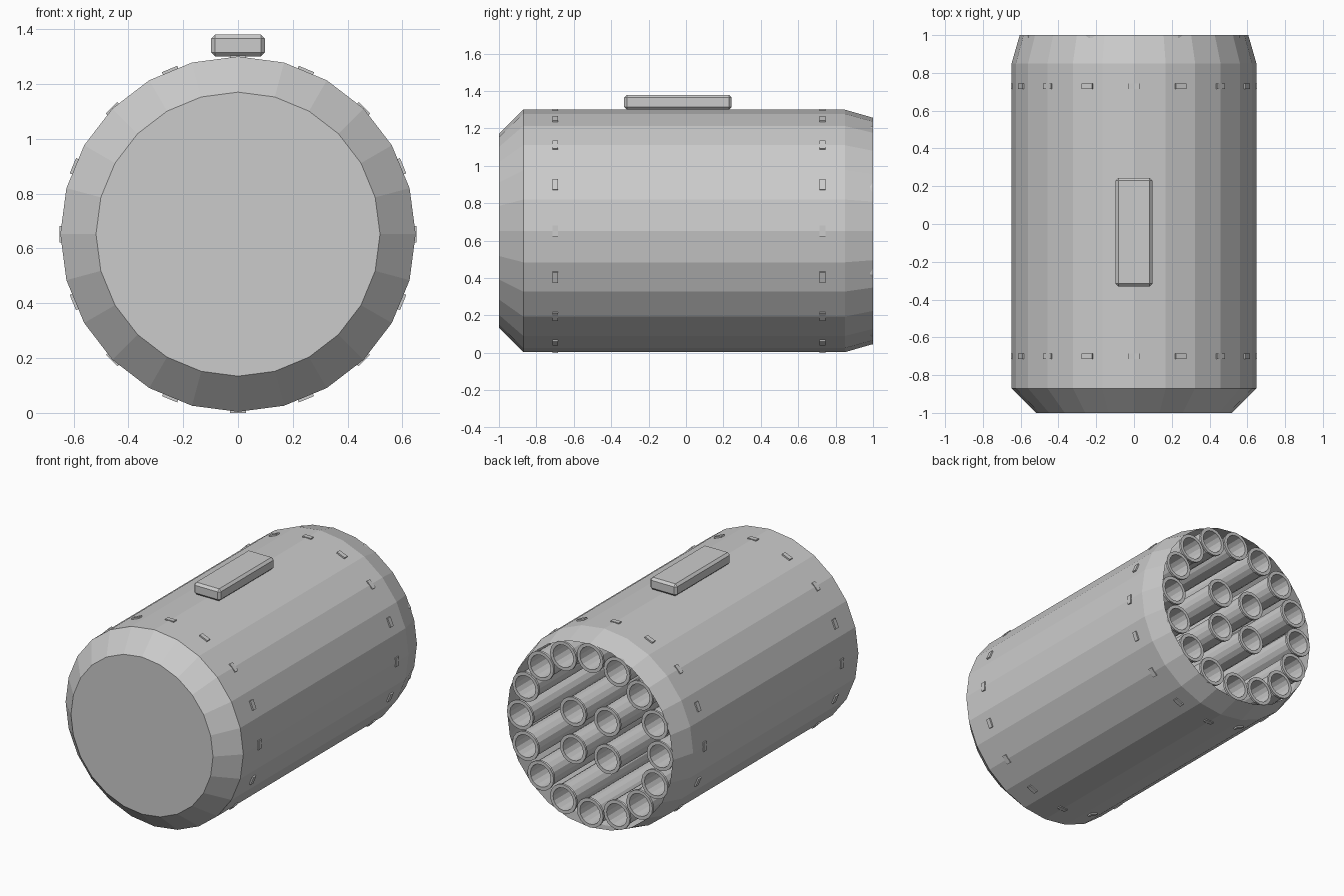
import bpy, bmesh, math
from mathutils import Matrix, Vector

if "Cube" in bpy.data.objects:
    bpy.data.objects.remove(bpy.data.objects["Cube"])

CZ = 0.652   # height of the pod axis
R = 0.648    # pod radius

grey = bpy.data.materials.new("plain grey")
grey.diffuse_color = (0.6, 0.6, 0.6, 1)
grey.use_nodes = True
grey.node_tree.nodes["Principled BSDF"].inputs["Base Color"].default_value = grey.diffuse_color


def finish(name, bm):
    mesh = bpy.data.meshes.new(name)
    bm.to_mesh(mesh)
    bm.free()
    mesh.materials.append(grey)
    ob = bpy.data.objects.new(name, mesh)
    bpy.context.collection.objects.link(ob)
    return ob


def lathe(bm, profile, sides, cx=0.0, cz=CZ):
    """Turn (radius, y) points around an axis along y; radius 0 makes a tip."""
    rings = []
    for r, y in profile:
        if r == 0:
            rings.append([bm.verts.new((cx, y, cz))] * sides)
        else:
            rings.append([bm.verts.new((cx + r * math.sin(2 * math.pi * i / sides), y,
                                        cz + r * math.cos(2 * math.pi * i / sides)))
                          for i in range(sides)])
    for a, b in zip(rings, rings[1:]):
        for i in range(sides):
            j = (i + 1) % sides
            quad = []
            for v in (a[i], a[j], b[j], b[i]):
                if v not in quad:
                    quad.append(v)
            bm.faces.new(quad)


# Pod shell: closed front, open back
bm = bmesh.new()
lathe(bm, [(0, -1), (0.518, -1), (R, -0.87), (R, 0.85), (0.605, 1.0)], 24)
finish("pod_shell", bm)

# Launch tubes: sixteen around the edge, four in the middle
spots = [(0.51, 2 * math.pi * i / 16) for i in range(16)]
spots += [(0.175, math.pi / 4 + i * math.pi / 2) for i in range(4)]
bm = bmesh.new()
for rad, ang in spots:
    lathe(bm, [(0, -0.86), (0.085, -0.86), (0.085, 0.985), (0.096, 0.985),
               (0.096, 1.0), (0.074, 1.0), (0.074, -0.84), (0, -0.84)], 16,
          rad * math.sin(ang), CZ + rad * math.cos(ang))
bmesh.ops.recalc_face_normals(bm, faces=bm.faces)
finish("launch_tubes", bm)

# Small fasteners in two rings around the shell
bm = bmesh.new()
for y in (-0.70, 0.73):
    for i in range(16):
        m = (Matrix.Translation((0, y, CZ)) @ Matrix.Rotation(2 * math.pi * i / 16, 4, 'Y')
             @ Matrix.Translation((0, 0, 0.641)) @ Matrix.Diagonal((0.06, 0.03, 0.022, 1)))
        bmesh.ops.create_cube(bm, size=1, matrix=m)
finish("fasteners", bm)

# Mounting block on top
bm = bmesh.new()
bmesh.ops.create_cube(bm, size=1, matrix=Matrix.Translation((0, -0.043, 1.34))
                      @ Matrix.Diagonal((0.196, 0.575, 0.08, 1)))
bmesh.ops.bevel(bm, geom=bm.edges[:], offset=0.015, segments=1, affect='EDGES')
finish("mounting_block", bm)
